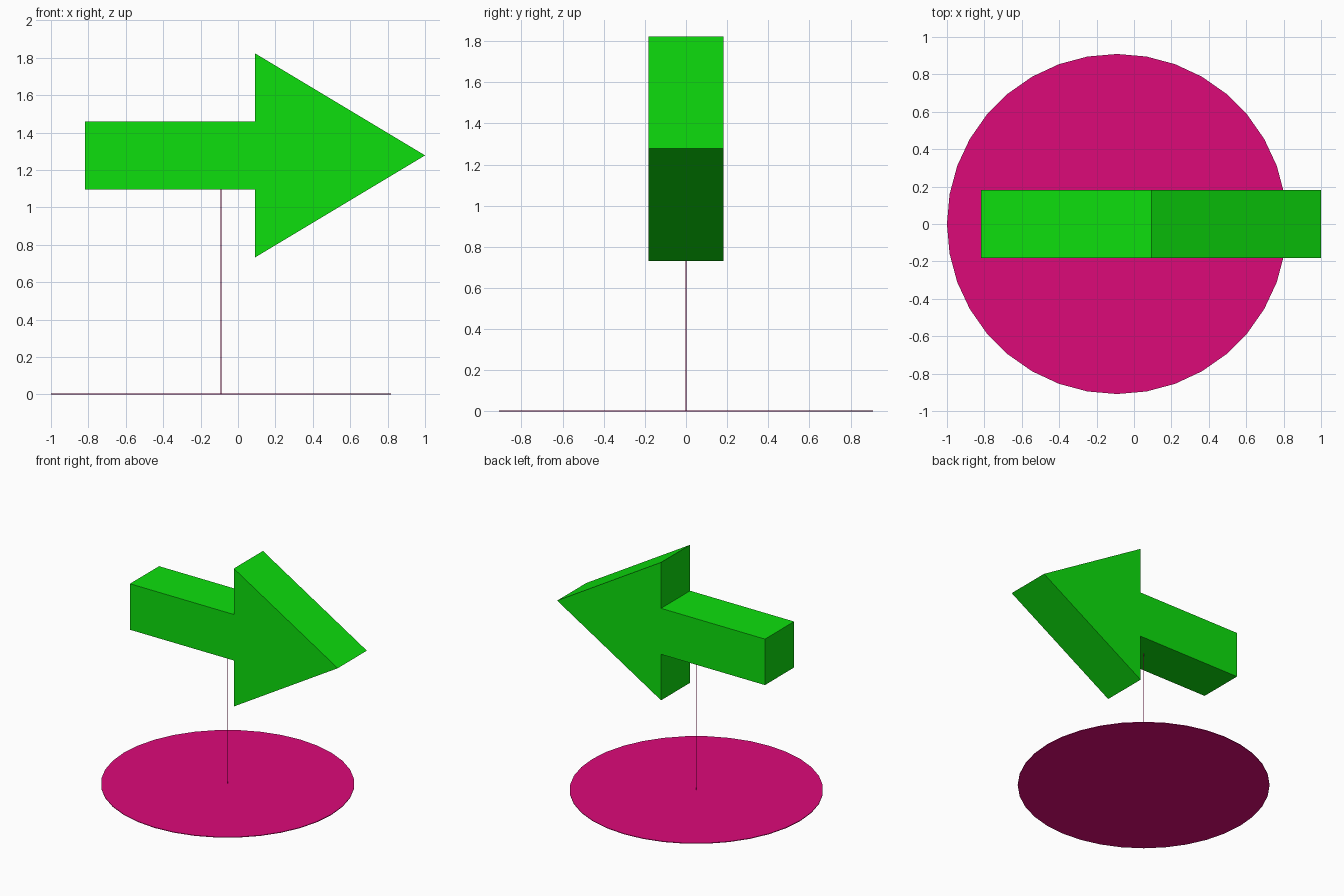
import bpy, bmesh

if "Cube" in bpy.data.objects:
    bpy.data.objects.remove(bpy.data.objects["Cube"])

U = 2 / 11          # design unit
LIFT = 0.005        # disc thickness, raises everything above it
CX = -0.5 * U       # axis of the stand


def material(name, rgb):
    m = bpy.data.materials.new(name)
    m.diffuse_color = (*rgb, 1)
    m.use_nodes = True
    m.node_tree.nodes["Principled BSDF"].inputs["Base Color"].default_value = m.diffuse_color
    return m


pink = material("pink", (0.72, 0.003, 0.19))
green = material("green", (0.004, 0.74, 0.004))


def cylinder(name, radius, z0, z1, sides, mat):
    bpy.ops.mesh.primitive_cylinder_add(vertices=sides, radius=radius, depth=z1 - z0,
                                        location=(CX, 0, (z0 + z1) / 2))
    ob = bpy.context.object
    ob.name = name
    ob.data.materials.append(mat)
    return ob


# thin round base and pole
cylinder("base_disc", 5 * U, 0, LIFT, 36, pink)
cylinder("pole", 0.0025, LIFT, 6 * U + LIFT + 0.002, 8, pink)

# arrow: upper half of the outline, mirrored about its centre line
half = [(-4.5, 1), (0.5, 1), (0.5, 3)]
outline = half + [(5.5, 0)] + [(x, -z) for x, z in reversed(half)]
bm = bmesh.new()
face = bm.faces.new([bm.verts.new((x * U, -U, (7 + z) * U + LIFT)) for x, z in outline])
ext = bmesh.ops.extrude_face_region(bm, geom=[face], use_keep_orig=True)
bmesh.ops.translate(bm, vec=(0, 2 * U, 0),
                    verts=[v for v in ext["geom"] if isinstance(v, bmesh.types.BMVert)])
bmesh.ops.recalc_face_normals(bm, faces=bm.faces)
mesh = bpy.data.meshes.new("arrow")
bm.to_mesh(mesh)
bm.free()
mesh.materials.append(green)
arrow = bpy.data.objects.new("arrow", mesh)
bpy.context.collection.objects.link(arrow)
